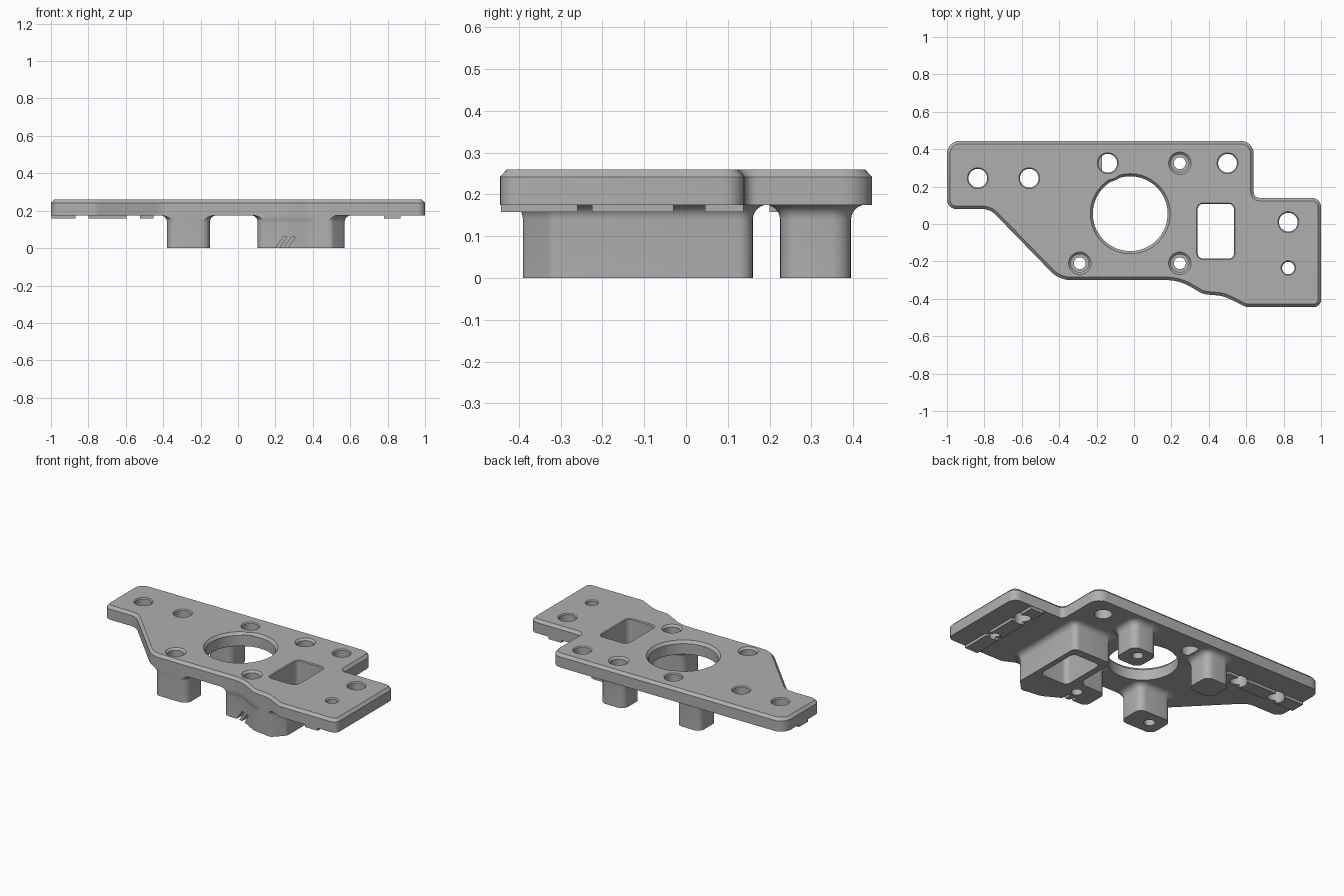
import bpy, bmesh, math
from mathutils import Vector

cube = bpy.data.objects.get("Cube")
if cube:
    bpy.data.objects.remove(cube, do_unlink=True)

BOTTOM, SHOULDER, TOP = 0.175, 0.242, 0.259
grey = bpy.data.materials.new("matte grey")
grey.use_nodes = True
grey.diffuse_color = (0.43, 0.43, 0.43, 1)
grey.node_tree.nodes["Principled BSDF"].inputs["Base Color"].default_value = (0.43, 0.43, 0.43, 1)


def rounded(corners, steps=6):
    """Counter-clockwise outline from (x, y, radius) corners."""
    pts, n = [], len(corners)
    for i, (x, y, r) in enumerate(corners):
        p = Vector((x, y))
        a = Vector(corners[i - 1][:2]) - p
        b = Vector(corners[(i + 1) % n][:2]) - p
        half = a.angle(b) / 2
        cut = min(r / math.tan(half), a.length * 0.48, b.length * 0.48)
        radius = cut * math.tan(half)
        a.normalize()
        b.normalize()
        centre = p + (a + b).normalized() * radius / math.sin(half)
        start, end = p + a * cut - centre, p + b * cut - centre
        sweep = math.atan2(start.x * end.y - start.y * end.x, start.dot(end))
        base = math.atan2(start.y, start.x)
        for k in range(steps + 1):
            t = base + sweep * k / steps
            pts.append(centre + radius * Vector((math.cos(t), math.sin(t))))
    return pts


def circle(x, y, r, n=40):
    return [Vector((x + r * math.cos(k * math.tau / n), y + r * math.sin(k * math.tau / n)))
            for k in range(n)]


def offset(pts, d):
    """Grow a counter-clockwise outline by d."""
    out, n = [], len(pts)
    for i, p in enumerate(pts):
        e1 = (p - pts[i - 1]).normalized()
        e2 = (pts[(i + 1) % n] - p).normalized()
        n1, n2 = Vector((e1.y, -e1.x)), Vector((e2.y, -e2.x))
        out.append(p + (n1 + n2) * d / (1 + n1.dot(n2)))
    return out


def loft(name, pts, profile):
    """Stack the outline along (offset, z) steps and cap both ends."""
    bm = bmesh.new()
    rings = [[bm.verts.new((q.x, q.y, z)) for q in offset(pts, d)] for d, z in profile]
    n = len(pts)
    for low, high in zip(rings, rings[1:]):
        for i in range(n):
            j = (i + 1) % n
            bm.faces.new((low[i], low[j], high[j], high[i]))
    bm.faces.new(rings[0][::-1])
    bm.faces.new(rings[-1])
    bmesh.ops.recalc_face_normals(bm, faces=bm.faces)
    mesh = bpy.data.meshes.new(name)
    bm.to_mesh(mesh)
    bm.free()
    mesh.materials.append(grey)
    ob = bpy.data.objects.new(name, mesh)
    bpy.context.collection.objects.link(ob)
    return ob


def combine(ob, other, operation):
    mod = ob.modifiers.new("cut", "BOOLEAN")
    mod.operation, mod.solver, mod.object = operation, "EXACT", other
    bpy.context.view_layer.objects.active = ob
    bpy.ops.object.modifier_apply(modifier=mod.name)


def rect(x0, x1, y0, y1, r=0.0):
    if r:
        return rounded([(x0, y0, r), (x1, y0, r), (x1, y1, r), (x0, y1, r)])
    return [Vector(c) for c in ((x0, y0), (x1, y0), (x1, y1), (x0, y1))]


# Mounting plate with a chamfered upper edge
outline = rounded([
    (-1, 0.445, 0.07), (-1, 0.08, 0.05), (-0.77, 0.08, 0.10), (-0.4, -0.3, 0.15),
    (0.24, -0.3, 0.25), (0.37, -0.375, 0.10), (0.48, -0.385, 0.2), (0.6, -0.445, 0.08),
    (1, -0.445, 0.04), (1, 0.14, 0.05), (0.64, 0.14, 0.03), (0.64, 0.445, 0.07)])
plate = loft("mounting_plate", outline, [(0, BOTTOM), (0, SHOULDER), (-0.016, TOP)])

# Large central opening, with a rounded lobe left around the neighbouring hole
opening = loft("opening_cutter", circle(-0.02, 0.055, 0.2, 72),
               [(0, -0.1), (0, SHOULDER), (0.014, TOP), (0.014, TOP + 0.1)])
combine(plate, opening, "DIFFERENCE")
lobe = loft("lobe", circle(-0.14, 0.325, 0.1), [(0, BOTTOM), (0, TOP - 0.012), (-0.012, TOP)])
combine(plate, lobe, "UNION")

# Legs and housing below the plate, flared where they meet it
FLARE = 0.035
flared = [(0, 0)] + [(FLARE * (1 - math.cos(t)), BOTTOM - FLARE + FLARE * math.sin(t))
                     for t in (k * math.pi / 12 for k in range(7))] + [(FLARE, BOTTOM + 0.004)]
bodies = [
    loft("front_right_leg", rect(-0.38, -0.15, -0.3, -0.125, 0.045), flared),
    loft("back_right_leg", rect(-0.375, -0.205, 0.225, 0.395, 0.045), flared),
    loft("back_left_leg", rect(0.16, 0.33, 0.225, 0.395, 0.045), flared),
    loft("socket_housing", rounded([
        (0.57, 0.16, 0.035), (0.3, 0.16, 0.035), (0.3, -0.125, 0.05), (0.105, -0.125, 0.04),
        (0.105, -0.298, 0.04), (0.24, -0.298, 0.2), (0.37, -0.372, 0.1), (0.5, -0.392, 0.03),
        (0.57, -0.32, 0.04)]), flared)]
boundary = loft("boundary_cutter", outline, [(0, -0.1), (0, BOTTOM + 0.05)])
for body in bodies:
    combine(body, boundary, "INTERSECT")

# Thin locating rails, interrupted at the bolt holes
RAIL = BOTTOM - 0.017
rails = []
for x0, x1 in ((-0.998, -0.87), (-0.8, -0.597), (-0.523, -0.453)):
    rails.append(loft("right_rail", rect(x0, x1, 0.2, 0.29), [(0, RAIL), (0, BOTTOM + 0.003)]))
for y0, y1 in ((-0.443, -0.26), (-0.225, -0.03), (0.045, 0.137)):
    rails.append(loft("left_rail", rect(0.78, 0.87, y0, y1), [(0, RAIL), (0, BOTTOM + 0.003)]))

# Plain through holes
holes = []
for x, y, r in ((-0.835, 0.245, 0.05), (-0.56, 0.245, 0.05), (-0.14, 0.325, 0.05),
                (0.5, 0.325, 0.05), (0.825, 0.01, 0.05), (0.825, -0.235, 0.033)):
    holes.append(loft("hole_cutter", circle(x, y, r),
                      [(0, 0.1), (0, TOP - 0.006), (0.006, TOP), (0.006, TOP + 0.1)]))

# Counterbored screw holes running down through the legs
screws = []
for x, y in ((0.245, 0.325), (-0.29, -0.21), (0.245, -0.21)):
    screws.append(loft("screw_cutter", circle(x, y, 0.032),
                       [(0, -0.1), (0, 0.1), (0.016, 0.1), (0.016, TOP - 0.012),
                        (0.028, TOP), (0.028, TOP + 0.1)]))

# Rectangular socket through plate and housing
socket = loft("socket_cutter", rect(0.34, 0.535, -0.185, 0.108, 0.03),
              [(0, -0.1), (0, TOP - 0.005), (0.005, TOP), (0.005, TOP + 0.1)])

for cutter in holes + screws + [socket]:
    combine(plate, cutter, "DIFFERENCE")
for body, cutters in ((bodies[0], [screws[1]]), (bodies[2], [screws[0]]),
                      (bodies[3], [screws[2], socket])):
    for cutter in cutters + [opening]:
        combine(body, cutter, "DIFFERENCE")
for rail in rails:
    for cutter in holes[:2] if rail.name.startswith("right") else holes[4:]:
        combine(rail, cutter, "DIFFERENCE")

# Two slanted slots in the front wall of the housing
slots = []
for x in (0.2, 0.245):
    slot = loft("slot_cutter", rect(x, x + 0.02, -0.42, -0.26), [(0, -0.002), (0, 0.06)])
    for v in slot.data.vertices:
        v.co.x += 0.7 * v.co.z
    combine(bodies[3], slot, "DIFFERENCE")
    slots.append(slot)

for helper in [opening, lobe, boundary, socket] + holes + screws + slots:
    bpy.data.objects.remove(helper, do_unlink=True)

for ob in [plate] + bodies + rails:
    bpy.ops.object.select_all(action="DESELECT")
    ob.select_set(True)
    bpy.context.view_layer.objects.active = ob
    bpy.ops.object.shade_smooth_by_angle(angle=math.radians(30))
